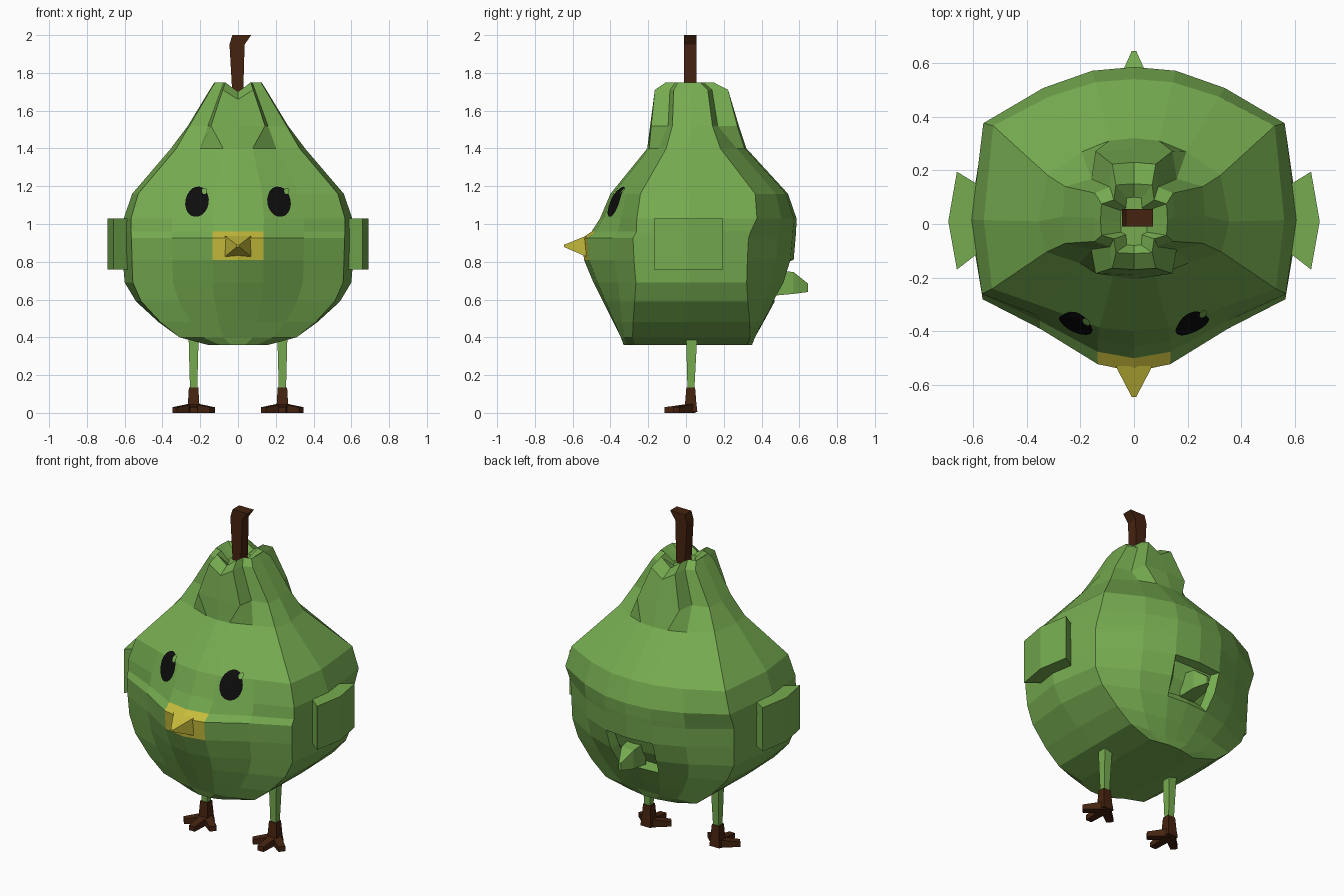
import bpy, bmesh, math
from mathutils import Vector
from mathutils.bvhtree import BVHTree

if "Cube" in bpy.data.objects:
    bpy.data.objects.remove(bpy.data.objects["Cube"])


def mat(name, rgb):
    m = bpy.data.materials.new(name)
    m.diffuse_color = (*rgb, 1)
    m.use_nodes = True
    m.node_tree.nodes["Principled BSDF"].inputs["Base Color"].default_value = m.diffuse_color
    return m


GREEN = mat("leaf green", (0.18, 0.41, 0.08))
YELLOW = mat("beak yellow", (0.56, 0.50, 0.045))
BROWN = mat("dark brown", (0.06, 0.017, 0.005))
BLACK = mat("eye black", (0.004, 0.004, 0.004))


def finish(name, bm, *mats):
    bmesh.ops.recalc_face_normals(bm, faces=bm.faces)
    me = bpy.data.meshes.new(name)
    bm.to_mesh(me)
    for m in mats:
        me.materials.append(m)
    ob = bpy.data.objects.new(name, me)
    bpy.context.collection.objects.link(ob)
    return ob


def loft(rings):
    """Join rings of equal point count with quads and cap both ends."""
    bm = bmesh.new()
    vs = [[bm.verts.new(p) for p in r] for r in rings]
    n = len(rings[0])
    for a, b in zip(vs, vs[1:]):
        for i in range(n):
            j = (i + 1) % n
            bm.faces.new((a[i], a[j], b[j], b[i]))
    bm.faces.new(vs[0])
    bm.faces.new(vs[-1])
    bmesh.ops.recalc_face_normals(bm, faces=bm.faces)
    return bm


def rect_z(cx, cy, hx, hy, z):
    return [(cx + a * hx, cy + b * hy, z) for a, b in ((-1, -1), (1, -1), (1, 1), (-1, 1))]


def rect_y(hx, y, z0, z1):
    return [(-hx, y, z0), (hx, y, z0), (hx, y, z1), (-hx, y, z1)]


# Body: half cross-sections (x, y as fractions) from front centre to back centre
BELLY = [(0, -1), (.22, -.95), (.57, -.71), (.92, -.51), (1, .03), (.91, .57), (.55, .84), (.26, .97), (0, 1)]
BASE = [(0, -1), (.25, -1), (.6, -.95), (1, -.82), (1, .02), (1, .93), (.6, .97), (.25, 1), (0, 1)]
NECK = [(0, -1), (.54, -.97), (.6, -.5), (.97, -.38), (1, .1), (.97, .5), (.6, .6), (.54, .97), (0, 1)]
# z, half width, front y, back y, blend (+ toward base, - toward neck)
LEVELS = [
    (.36, .16, -.33, .35, 1), (.40, .31, -.345, .365, 1), (.48, .42, -.385, .41, .7),
    (.59, .54, -.44, .47, .35), (.69, .60, -.49, .53, .1), (.81, .61, -.54, .57, 0),
    (.925, .613, -.55, .58, 0), (.96, .613, -.50, .583, .05), (1.03, .605, -.455, .585, .2),
    (1.16, .56, -.40, .54, .3), (1.40, .355, -.205, .32, 0), (1.52, .265, -.19, .28, -1),
    (1.71, .15, -.17, .23, -1), (1.75, .125, -.11, .15, -1), (1.69, .05, -.08, .1, -1)]


def body_ring(z, w, yf, yb, t):
    other = BASE if t > 0 else NECK
    half = []
    for i, (p, q) in enumerate(zip(BELLY, other)):
        x, y = (p[k] + (q[k] - p[k]) * abs(t) for k in (0, 1))
        dip = .05 if z > 1.7 and i in (0, 8) else 0      # creased crown
        half.append((x * w, y * (yb if y > 0 else -yf), z - dip))
    return half + [(-x, y, zz) for x, y, zz in half[-2:0:-1]]


body = loft([body_ring(*l) for l in LEVELS])
for f in body.faces:
    c = f.calc_center_median()
    if abs(c.x) < .1 and c.y < -.4 and .81 < c.z < .96:   # patch behind the beak
        f.material_index = 1
# socket around the tail
socket = [f for f in body.faces
          if abs(f.calc_center_median().x) < .1 and f.calc_center_median().y > .4
          and .59 < f.calc_center_median().z < .8]
bmesh.ops.inset_region(body, faces=socket, thickness=.03, depth=-.04)
body.normal_update()
tree = BVHTree.FromBMesh(body)
finish("body", body, GREEN, YELLOW)


def decal(name, cx, cz, rx, rz, tilt, lift, m, n=20):
    """Thin oval laid on the front of the body."""
    bm = bmesh.new()

    def put(u, v):
        x = cx + u * math.cos(tilt) - v * math.sin(tilt)
        z = cz + u * math.sin(tilt) + v * math.cos(tilt)
        hit = tree.ray_cast(Vector((x, -2, z)), Vector((0, 1, 0)))
        return bm.verts.new(hit[0] + hit[1] * lift)

    mid = put(0, 0)
    prev = None
    for r in (.4, .7, 1):
        ring = [put(r * rx * math.cos(math.tau * i / n), r * rz * math.sin(math.tau * i / n)) for i in range(n)]
        for i in range(n):
            j = (i + 1) % n
            bm.faces.new((prev[i], ring[i], ring[j], prev[j]) if prev else (mid, ring[i], ring[j]))
        prev = ring
    finish(name, bm, m)


for s, side in ((-1, "left"), (1, "right")):
    # Eyes with a small glint on the same side of each
    decal(side + "_eye", s * .215, 1.115, .062, .08, s * .2, .006, BLACK)
    decal(side + "_eye_glint", s * .215 + .04, 1.17, .014, .016, 0, .009, GREEN, 10)

    # Wings
    outline = [(.57, -.10), (.66, -.17), (.692, .01), (.66, .195), (.57, .14)]
    finish(side + "_wing", loft([[(s * x, y, z) for x, y in outline] for z in (.76, 1.03)]), GREEN)

    # Legs and ankles
    cx = s * .235
    finish(side + "_leg", loft([rect_z(cx, .026, .019, .018, .12), rect_z(cx, .03, .027, .03, .42)]), GREEN)
    finish(side + "_ankle", loft([rect_z(cx, .025, .035, .035, .005), rect_z(cx, .025, .03, .03, .05),
                                  rect_z(cx, .025, .025, .023, .135)]), BROWN)
    # Three splayed toes
    for k, (dx, ty) in enumerate(((-.1, -.05), (0, -.115), (.1, -.05))):
        a, b = Vector((cx, .03, 0)), Vector((cx + dx, ty, 0))
        d = (b - a).normalized()
        p = Vector((-d.y, d.x, 0))
        rings = [[c + p * h + Vector((0, 0, z)) for h, z in ((-w, 0), (w, 0), (w, t), (-w, t))]
                 for c, w, t in ((a, .026, .05), (b, .02, .03))]
        finish(f"{side}_toe_{k + 1}", loft(rings), BROWN)

# Beak
finish("beak", loft([rect_y(.068, -.53, .828, .937), rect_y(.008, -.645, .878, .89)]), YELLOW)

# Tail
finish("tail", loft([rect_y(.05, .46, .62, .76), rect_y(.042, .57, .63, .745),
                     rect_y(.008, .645, .64, .685)]), GREEN)

# Stem: leaning profile extruded along y
stem = [(-.025, 1.6), (.025, 1.6), (.035, 1.95), (.07, 2), (-.03, 2), (-.045, 1.95)]
finish("stem", loft([[(x, y, z) for x, z in stem] for y in (-.01, .055)]), BROWN)
